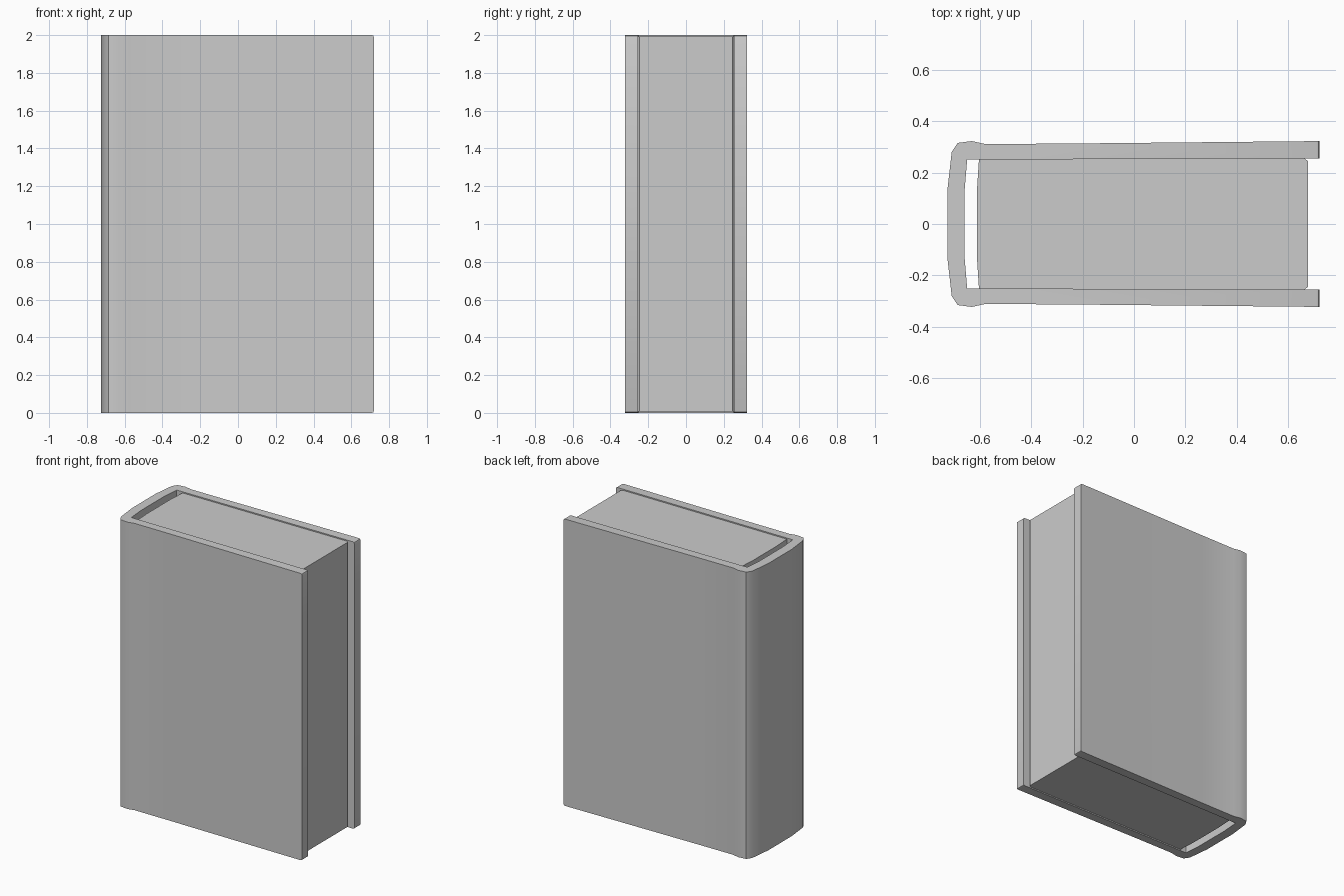
import bpy
import bmesh

cube = bpy.data.objects.get("Cube")
if cube:
    bpy.data.objects.remove(cube, do_unlink=True)

grey = bpy.data.materials.new("plain_grey")
grey.use_nodes = True
colour = (0.6, 0.6, 0.6, 1)
grey.diffuse_color = colour
grey.node_tree.nodes["Principled BSDF"].inputs["Base Color"].default_value = colour


def mirrored(half):
    """Complete a front half outline with its reflection across y = 0."""
    return half + [(x, -y) for x, y in reversed(half)]


def extrude_profile(name, outline, z0, z1):
    bm = bmesh.new()
    base = bm.faces.new([bm.verts.new((x, y, z0)) for x, y in outline])
    top = bmesh.ops.extrude_face_region(bm, geom=[base])["geom"]
    verts = [v for v in top if isinstance(v, bmesh.types.BMVert)]
    bmesh.ops.translate(bm, verts=verts, vec=(0, 0, z1 - z0))
    bmesh.ops.recalc_face_normals(bm, faces=bm.faces[:])
    mesh = bpy.data.meshes.new(name)
    # Clip the free corners of the boards
    if name == "cover":
        corners = [e for e in bm.edges
                   if all(v.co.x > 0.71 for v in e.verts)
                   and e.verts[0].co.z == e.verts[1].co.z]
        bmesh.ops.bevel(bm, geom=corners, offset=0.012, segments=2,
                        profile=0.5, affect='EDGES')
    bm.to_mesh(mesh)
    bm.free()
    mesh.materials.append(grey)
    obj = bpy.data.objects.new(name, mesh)
    bpy.context.collection.objects.link(obj)
    bpy.ops.object.select_all(action='DESELECT')
    obj.select_set(True)
    bpy.context.view_layer.objects.active = obj
    bpy.ops.object.shade_smooth_by_angle(angle=0.6)
    return obj


# Cover: two boards joined by a gently rounded spine with a hinge groove
outer = [(-0.725, -0.13), (-0.708, -0.28), (-0.685, -0.315), (-0.63, -0.322),
         (-0.58, -0.311), (-0.3, -0.312), (0.72, -0.322)]
inner = [(0.72, -0.255), (-0.648, -0.25), (-0.658, -0.13)]
extrude_profile("cover", mirrored(outer + inner), 0, 2)

# Page block: slightly short of the cover, hollow behind the spine
pages = [(-0.61, -0.13), (-0.602, -0.256), (0.66, -0.256), (0.675, -0.245)]
extrude_profile("page_block", mirrored(pages), 0.008, 1.992)
